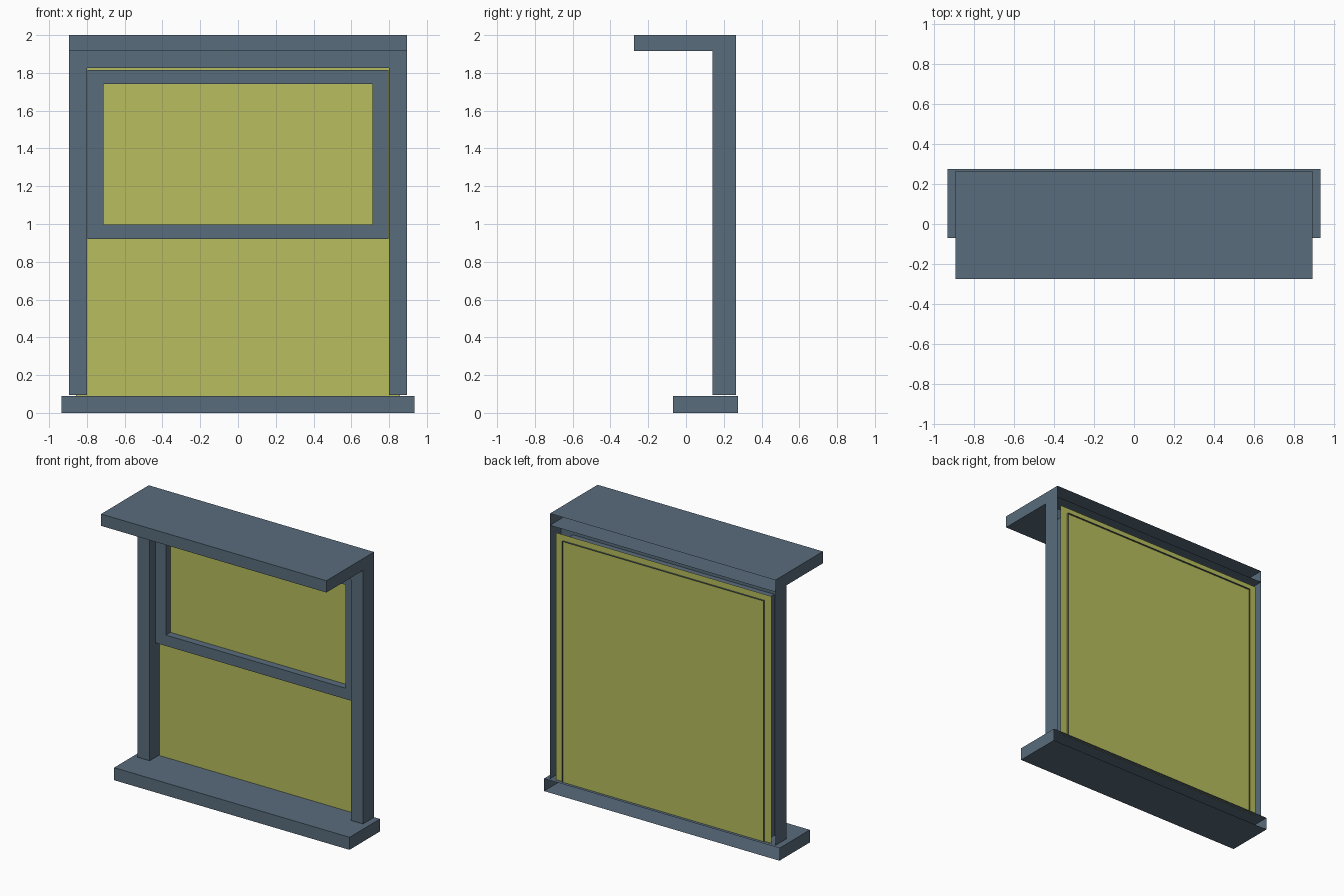
import bpy, bmesh

if "Cube" in bpy.data.objects:
    bpy.data.objects.remove(bpy.data.objects["Cube"])


def material(name, color):
    mat = bpy.data.materials.new(name)
    mat.diffuse_color = (*color, 1)
    mat.use_nodes = True
    mat.node_tree.nodes["Principled BSDF"].inputs["Base Color"].default_value = mat.diffuse_color
    return mat


PAINT = material("slate_paint", (0.10, 0.15, 0.20))
GLASS = material("yellow_glass", (0.48, 0.51, 0.11))


def shell(name, polygons, y0, y1=None, mat=PAINT):
    """Front faces given in (x, z), with walls run back to y1; the back stays open."""
    bm = bmesh.new()
    for poly in polygons:
        bm.faces.new([bm.verts.new((x, y0, z)) for x, z in poly])
    bmesh.ops.remove_doubles(bm, verts=bm.verts, dist=1e-4)
    if y1 is not None:
        rim = [e for e in bm.edges if e.is_boundary]
        new = bmesh.ops.extrude_edge_only(bm, edges=rim)["geom"]
        for v in new:
            if isinstance(v, bmesh.types.BMVert):
                v.co.y = y1
        bmesh.ops.recalc_face_normals(bm, faces=bm.faces)
    mesh = bpy.data.meshes.new(name)
    bm.to_mesh(mesh)
    bm.free()
    mesh.materials.append(mat)
    obj = bpy.data.objects.new(name, mesh)
    bpy.context.collection.objects.link(obj)
    return obj


def rect(half, z0, z1):
    return [(-half, z0), (half, z0), (half, z1), (-half, z1)]


def ring(outer, inner):
    return [[outer[i], outer[(i + 1) % 4], inner[(i + 1) % 4], inner[i]]
            for i in range(4)]


# Sill and overhanging top board
shell("sill", [rect(0.935, 0.0, 0.09)], -0.07, 0.275)
shell("top_board", [rect(0.895, 1.915, 2.0)], -0.275, 0.265)

# Jambs and head as one upside-down U
half_u = [(0.80, 1.825), (0.80, 0.095), (0.895, 0.095), (0.895, 1.915)]
shell("outer_frame", [half_u + [(-x, z) for x, z in reversed(half_u)]], 0.14, 0.265)

# Upper sash, set back inside the frame
shell("upper_sash", ring(rect(0.797, 0.92, 1.815), rect(0.713, 0.998, 1.74)), 0.20, 0.252)

# Glass behind the sash
shell("glass_pane", [rect(0.857, 0.088, 1.868)], 0.252, mat=GLASS)
